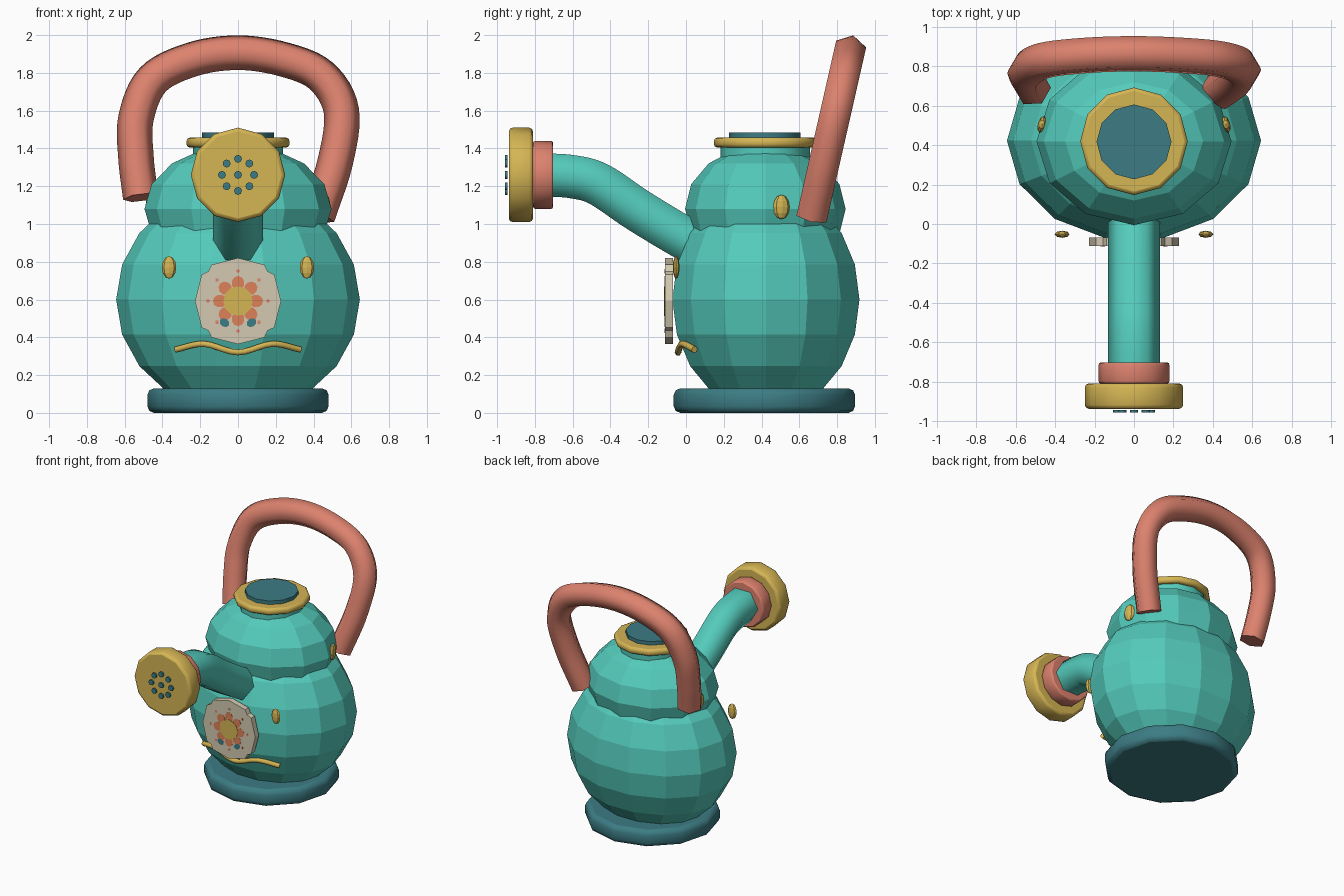
import bpy, math
from mathutils import Vector, Matrix

if "Cube" in bpy.data.objects:
    bpy.data.objects.remove(bpy.data.objects["Cube"])

def material(name, rgb):
    m = bpy.data.materials.new(name)
    lin = [(c / 255 / 12.92) if c < 11 else ((c / 255 + 0.055) / 1.055) ** 2.4 for c in rgb]
    m.diffuse_color = (*lin, 1)
    m.use_nodes = True
    m.node_tree.nodes["Principled BSDF"].inputs["Base Color"].default_value = m.diffuse_color
    return m

TEAL = material("teal", (84, 203, 188))
DARK = material("dark_teal", (60, 124, 132))
GOLD = material("gold", (213, 181, 84))
CORAL = material("coral", (221, 130, 110))
CREAM = material("cream", (212, 202, 178))
ORANGE = material("orange", (222, 130, 88))
FRONT = (math.pi / 2, 0, 0)          # turns local z towards -y

def make(name, verts, faces, mat, smooth=False):
    me = bpy.data.meshes.new(name)
    me.from_pydata([tuple(v) for v in verts], [], faces)
    me.materials.append(mat)
    for p in me.polygons:            # end caps (n-gons) stay flat
        p.use_smooth = smooth and len(p.vertices) == 4
    ob = bpy.data.objects.new(name, me)
    bpy.context.collection.objects.link(ob)
    return ob

def lathe(name, profile, segs, mat, loc, scale=(1, 1, 1), rot=(0, 0, 0), smooth=False):
    """Spin an (r, z) profile, bottom to top, closed with caps."""
    verts = [(r * math.cos(math.tau * i / segs), r * math.sin(math.tau * i / segs), z)
             for r, z in profile for i in range(segs)]
    faces = [(k * segs + i, k * segs + (i + 1) % segs,
              (k + 1) * segs + (i + 1) % segs, (k + 1) * segs + i)
             for k in range(len(profile) - 1) for i in range(segs)]
    faces.append(tuple(reversed(range(segs))))
    faces.append(tuple(range((len(profile) - 1) * segs, len(profile) * segs)))
    ob = make(name, verts, faces, mat, smooth)
    ob.location, ob.scale, ob.rotation_euler = loc, scale, rot
    return ob

def ball(name, segs, rings, mat, loc, size, rot=(0, 0, 0)):
    prof = [(max(math.sin(math.pi * k / rings), 0.002), -math.cos(math.pi * k / rings))
            for k in range(rings + 1)]
    return lathe(name, prof, segs, mat, loc, size, rot)

def drum(name, r, h, bevel, mat, loc, rot=(0, 0, 0), segs=12):
    b = bevel
    prof = [(r - b, 0), (r - .3 * b, .3 * b), (r, b), (r, h - b), (r - .3 * b, h - .3 * b), (r - b, h)]
    if b == 0:
        prof = [(r, 0), (r, h)]
    return lathe(name, prof, segs, mat, loc, rot=rot, smooth=True)

def tube(name, pts, r, normal, mat, sides=6, steps=6):
    """Sweep a polygon along a smooth path through pts."""
    p = [Vector(q) for q in pts]
    p = [2 * p[0] - p[1]] + p + [2 * p[-1] - p[-2]]
    path = []
    for i in range(1, len(p) - 2):
        a, b, c, d = p[i - 1:i + 3]
        for s in range(steps):
            t = s / steps
            path.append(.5 * (2 * b + (c - a) * t + (2 * a - 5 * b + 4 * c - d) * t * t
                              + (3 * b - a - 3 * c + d) * t ** 3))
    path.append(p[-2])
    verts, n0 = [], Vector(normal).normalized()
    for i, q in enumerate(path):
        tan = (path[min(i + 1, len(path) - 1)] - path[max(i - 1, 0)]).normalized()
        u = (n0 - tan * n0.dot(tan)).normalized()
        w = tan.cross(u)
        for k in range(sides):
            a = math.tau * k / sides
            verts.append(q + r * (u * math.cos(a) + w * math.sin(a)))
    n = len(path)
    faces = [(i * sides + k, i * sides + (k + 1) % sides,
              (i + 1) * sides + (k + 1) % sides, (i + 1) * sides + k)
             for i in range(n - 1) for k in range(sides)]
    faces += [tuple(reversed(range(sides))), tuple(range((n - 1) * sides, n * sides))]
    return make(name, verts, faces, mat, True)

def plate(name, outline, y0, y1, mat):
    """Flat plate in the xz plane from front y0 to back y1."""
    n = len(outline)
    verts = [(x, y, z) for y in (y0, y1) for x, z in outline]
    faces = [tuple(range(n)), tuple(reversed(range(n, 2 * n)))]
    faces += [(i, n + i, n + (i + 1) % n, (i + 1) % n) for i in range(n)]
    return make(name, verts, faces, mat)

# Pot: base, belly, shoulder dome, neck, rim and water surface
CY = 0.42
drum("base", .48, .13, .035, DARK, (0, CY - .005, 0))
ball("belly", 14, 10, TEAL, (0, CY + .003, .6), (.645, .508, .6))
ball("shoulder", 12, 8, TEAL, (0, CY, 1.08), (.495, .425, .34))
drum("neck", .237, .14, 0, TEAL, (0, CY, 1.28))
drum("rim", .273, .052, .018, GOLD, (0, CY, 1.405))
drum("water", .19, .05, 0, DARK, (0, CY - .003, 1.435))

# Spout, collar and sprinkler head with nine holes
tube("spout", [(0, .14, .85), (0, 0, .92), (0, -.25, 1.07), (0, -.46, 1.21), (0, -.6, 1.25), (0, -.74, 1.26)],
     .132, (1, 0, 0), TEAL)
drum("spout_collar", .18, .107, .012, CORAL, (0, -.703, 1.26), FRONT)
drum("sprinkler_head", .25, .128, .02, GOLD, (0, -.81, 1.26), FRONT)
holes = [(0, 0)] + [(.085 * math.cos(k * math.pi / 4), .085 * math.sin(k * math.pi / 4)) for k in range(8)]
for x, z in holes:
    drum("sprinkler_hole", .021, .013, 0, DARK, (x, -.945, 1.26 + z), FRONT, 8)

# Leaning handle, slightly uneven
handle = [(-.515, 1.14), (-.54, 1.35), (-.54, 1.56), (-.45, 1.765), (-.24, 1.872), (0, 1.907),
          (.24, 1.872), (.44, 1.785), (.547, 1.6), (.515, 1.33), (.42, 1.04)]
tube("handle", [(x, .665 + .227 * (z - 1.03), z) for x, z in handle], .094, (0, 1, -.227), CORAL)
hob = bpy.data.objects["handle"]
# roll the hexagon so a corner points outwards
hob.data.clear_geometry()
bpy.data.objects.remove(hob)
pts = [Vector((x, .665 + .227 * (z - 1.03), z)) for x, z in handle]

def rolled_handle():
    ob = tube("handle", pts, .094, (0, 1, -.227), CORAL, 12)
    # keep every second corner of twelve, starting at the one a quarter turn from the normal
    co = [v.co.copy() for v in ob.data.vertices]
    rows = len(co) // 12
    verts = [co[i * 12 + 1 + 2 * k] for i in range(rows) for k in range(6)]
    bpy.data.objects.remove(ob)
    faces = [(i * 6 + k, i * 6 + (k + 1) % 6, (i + 1) * 6 + (k + 1) % 6, (i + 1) * 6 + k)
             for i in range(rows - 1) for k in range(6)]
    faces += [tuple(reversed(range(6))), tuple(range((rows - 1) * 6, rows * 6))]
    make("handle", verts, faces, CORAL, True)
rolled_handle()

# Studs on the belly and shoulder
for s in (-1, 1):
    ball("belly_stud", 8, 6, GOLD, (s * .365, -.052, .77), (.038, .018, .06))
    ball("shoulder_stud", 8, 6, GOLD, (s * .467, .505, 1.09), (.022, .045, .065), (0, 0, s * .25))

# Wavy trim under the medallion
tube("wavy_trim", [(-.33, .045, .335), (-.18, -.02, .365), (0, -.042, .32), (.18, -.02, .365), (.33, .045, .335)],
     .018, (0, 1, 0), GOLD, steps=5)

# Medallion with notched edge and inlaid flower
MZ = .592
def polar(r, a, cx=0, cz=0):
    return (cx + r * math.cos(a), cz + r * math.sin(a))
edge = [polar(r, math.radians(q * 90 + d), 0, MZ) for q in range(4)
        for d, r in ((0, .228), (36, .238), (45, .222), (54, .238))]
plate("medallion", edge, -.112, -.068, CREAM)

def blob(name, r, ang, rad, tan, mat, y, n=10):
    c, s = math.cos(ang), math.sin(ang)
    out = []
    for k in range(n):
        a = math.tau * k / n
        u, v = r + rad * math.cos(a), tan * math.sin(a)
        out.append((u * c - v * s, MZ + u * s + v * c))
    plate(name, out, y, -.111, mat)

for k in range(8):
    a = k * math.pi / 4
    blob("petal", .095, a, .038, .034, ORANGE, -.1135)
    blob("petal_tick", .158, a, .012, .012, CORAL, -.113, 4)
for deg in (-122, -58):
    blob("leaf", .135, math.radians(deg), .022, .028, DARK, -.1145, 8)
blob("flower_centre", 0, 0, .078, .078, GOLD, -.116, 12)
